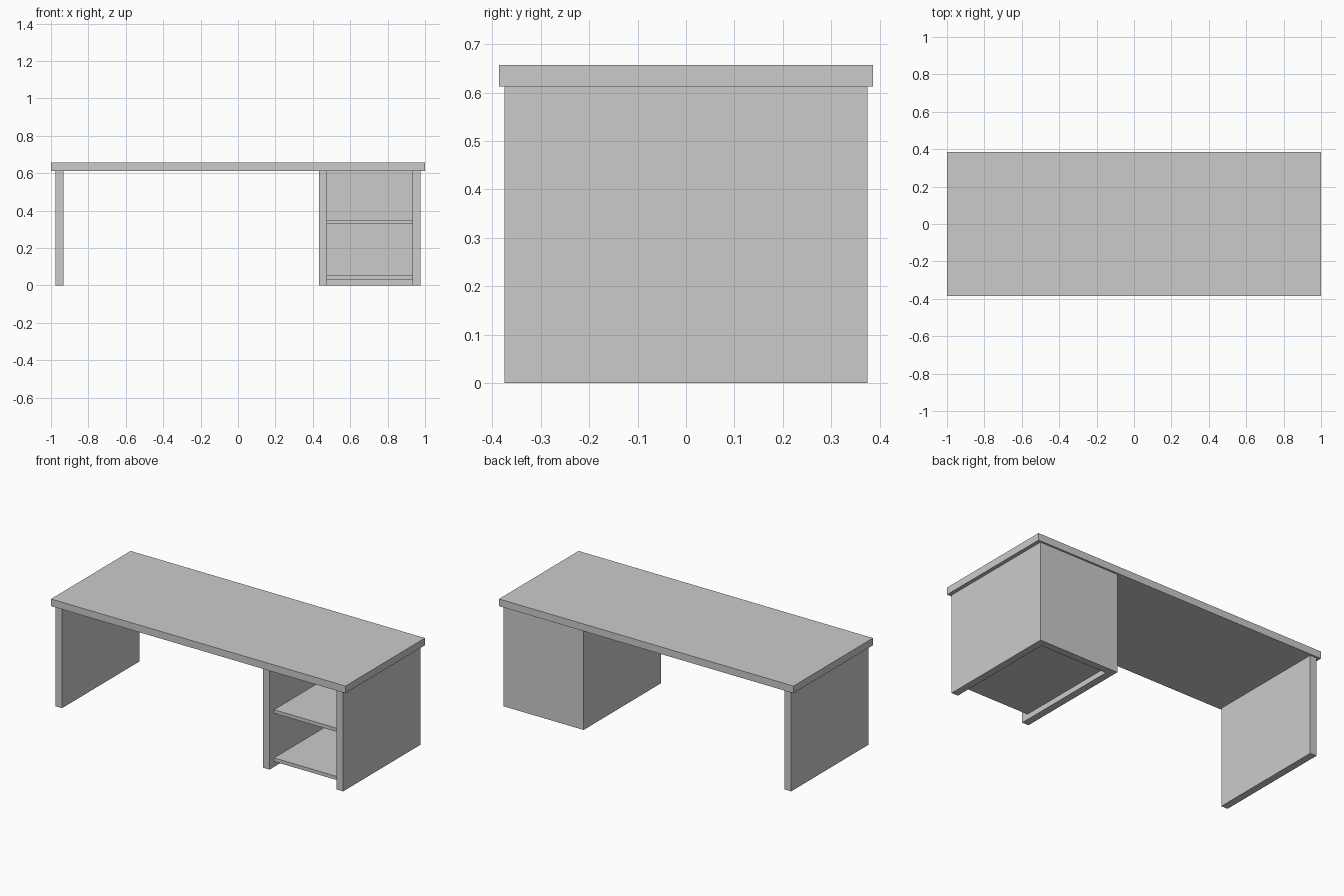
import bpy
import bmesh

default = bpy.data.objects.get("Cube")
if default:
    bpy.data.objects.remove(default, do_unlink=True)

grey = bpy.data.materials.new("plain grey")
grey.use_nodes = True
grey.diffuse_color = (0.6, 0.6, 0.6, 1)
grey.node_tree.nodes["Principled BSDF"].inputs["Base Color"].default_value = (0.6, 0.6, 0.6, 1)


def slab(name, outline, z0, z1):
    """Extrude a floor-plan outline from z0 up to z1."""
    bm = bmesh.new()
    base = bm.faces.new([bm.verts.new((x, y, z0)) for x, y in outline])
    grown = bmesh.ops.extrude_face_region(bm, geom=[base])["geom"]
    for v in grown:
        if isinstance(v, bmesh.types.BMVert):
            v.co.z = z1
    bmesh.ops.recalc_face_normals(bm, faces=bm.faces)
    mesh = bpy.data.meshes.new(name)
    bm.to_mesh(mesh)
    bm.free()
    mesh.materials.append(grey)
    obj = bpy.data.objects.new(name, mesh)
    bpy.context.collection.objects.link(obj)
    return obj


def rect(x0, x1, y0, y1):
    return [(x0, y0), (x1, y0), (x1, y1), (x0, y1)]


THICK = 0.044          # board thickness
HEIGHT = 0.657         # overall height
UNDER = HEIGHT - THICK
OUTER = 0.977          # outer face of the supports
DEPTH = 0.375          # half depth of the supports
INNER = 0.433          # kneehole side of the cabinet

# Desktop and the single panel leg
slab("desktop", rect(-1, 1, -0.386, 0.386), UNDER, HEIGHT)
slab("panel_leg", rect(-OUTER, -OUTER + THICK, -DEPTH, DEPTH), 0, UNDER)

# Cabinet shell: two sides joined by a back, open to the front
left, right, back = INNER + THICK, OUTER - THICK, DEPTH - THICK
slab("cabinet_shell", [
    (INNER, -DEPTH), (left, -DEPTH), (left, back), (right, back),
    (right, -DEPTH), (OUTER, -DEPTH), (OUTER, DEPTH), (INNER, DEPTH),
], 0, UNDER)

# Shelves, set back from the cabinet front
for name, z in (("lower_shelf", 0.033), ("upper_shelf", 0.329)):
    slab(name, rect(left, right, -DEPTH + THICK, back), z, z + THICK / 2)
